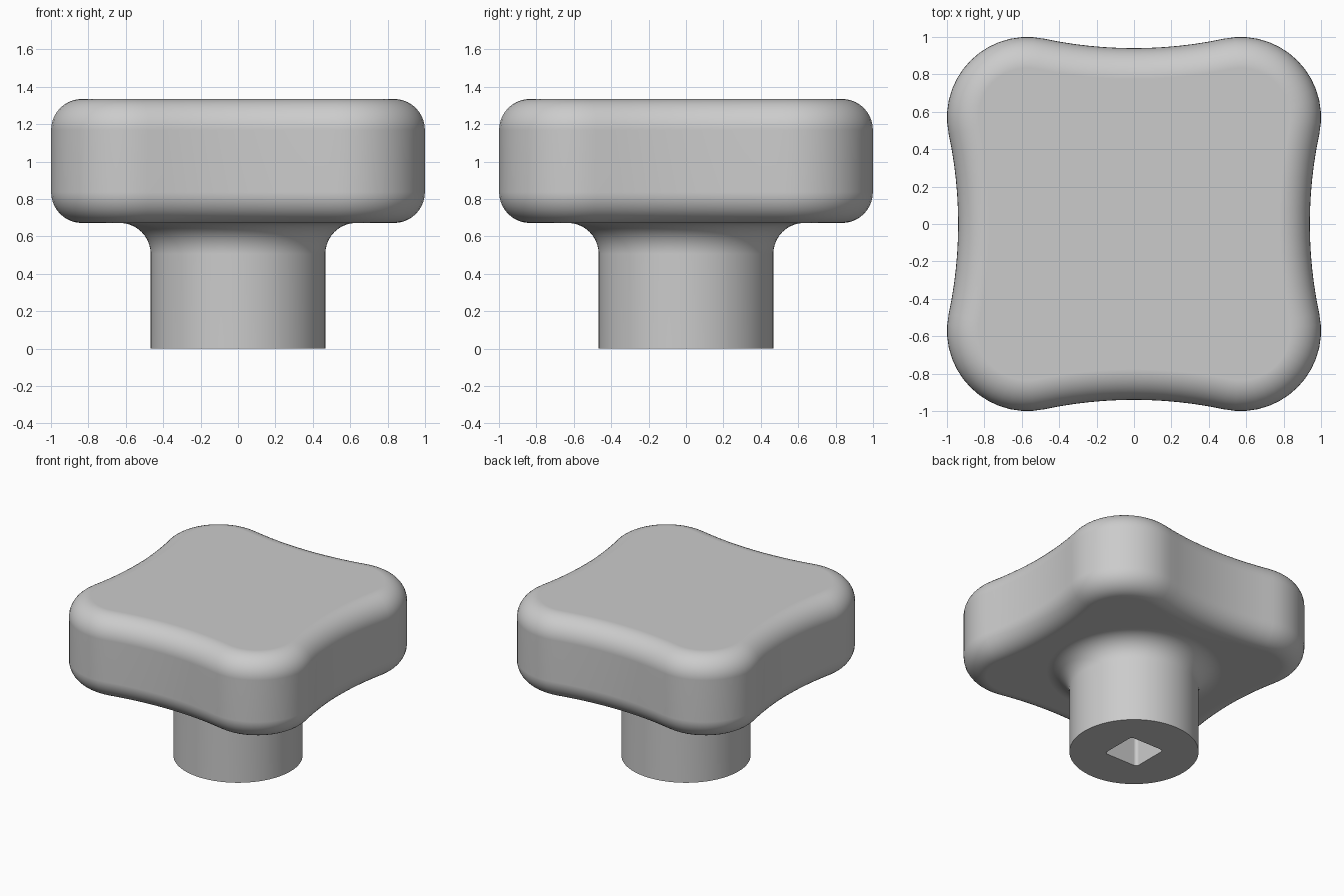
import bpy, bmesh
from math import sin, cos, asin, pi
from mathutils import Vector

cube = bpy.data.objects.get("Cube")
if cube:
    bpy.data.objects.remove(cube)

ARC, SIDE, STEPS = 14, 12, 10      # segments per lobe, hollow and rounded edge
LOBE_C, LOBE_R, HOLLOW_R = 0.57, 0.43, 2.31
EDGE, FILLET, STEM_R = 0.165, 0.165, 0.467
BOTTOM, TOP = 0.672, 1.335


def outline(c, r, hollow):
    """Four round corners joined by tangent concave arcs."""
    a = asin(c / (hollow + r))
    y = c + (hollow + r) * cos(a)
    quarter = []
    for i in range(ARC + 1):
        t = -a + (pi / 2 + 2 * a) * i / ARC
        quarter.append((c + r * cos(t), c + r * sin(t)))
    for i in range(1, SIDE):
        t = -pi / 2 + a - 2 * a * i / SIDE
        quarter.append((hollow * cos(t), y + hollow * sin(t)))
    points = []
    for _ in range(4):
        points += [Vector(p) for p in quarter]
        quarter = [(-py, px) for px, py in quarter]
    return points


def knob(inset):
    return outline(LOBE_C, LOBE_R - inset, HOLLOW_R + inset)


def circle(r):
    return [p.normalized() * r for p in knob(0)]


# Square drive socket, then the foot of the stem
socket = outline(0.125, 0.025, 1000)
rings = [(socket, 0.5), (socket, 0), (circle(STEM_R), 0)]

# Stem flaring into the underside of the head
for i in range(STEPS + 1):
    t = pi / 2 * i / STEPS
    rings.append((circle(STEM_R + FILLET * (1 - cos(t))),
                  BOTTOM - FILLET * (1 - sin(t))))

# Head with rounded lower and upper edges
for base, start in ((BOTTOM + EDGE, -pi / 2), (TOP - EDGE, 0)):
    for i in range(STEPS + 1):
        t = start + pi / 2 * i / STEPS
        rings.append((knob(EDGE * (1 - cos(t))), base + EDGE * sin(t)))

# Loft all rings into one closed body
bm = bmesh.new()
loops = [[bm.verts.new((p.x, p.y, z)) for p in pts] for pts, z in rings]
for low, high in zip(loops, loops[1:]):
    for i in range(len(low)):
        bm.faces.new((low[i - 1], low[i], high[i], high[i - 1]))
bm.faces.new(loops[0])
bm.faces.new(loops[-1])
bmesh.ops.recalc_face_normals(bm, faces=bm.faces)
mesh = bpy.data.meshes.new("clamping_knob")
bm.to_mesh(mesh)
bm.free()

body = bpy.data.objects.new("clamping_knob", mesh)
bpy.context.collection.objects.link(body)

# Plain grey finish
grey = bpy.data.materials.new("light grey")
grey.use_nodes = True
colour = (0.6, 0.6, 0.6, 1)
grey.diffuse_color = colour
grey.node_tree.nodes["Principled BSDF"].inputs["Base Color"].default_value = colour
mesh.materials.append(grey)

# Smooth curves, crisp foot and socket, even shading on flat faces
bpy.ops.object.select_all(action='DESELECT')
body.select_set(True)
bpy.context.view_layer.objects.active = body
bpy.ops.object.shade_smooth_by_angle(angle=pi / 6)
weighted = body.modifiers.new("even_shading", 'WEIGHTED_NORMAL')
weighted.keep_sharp = True
